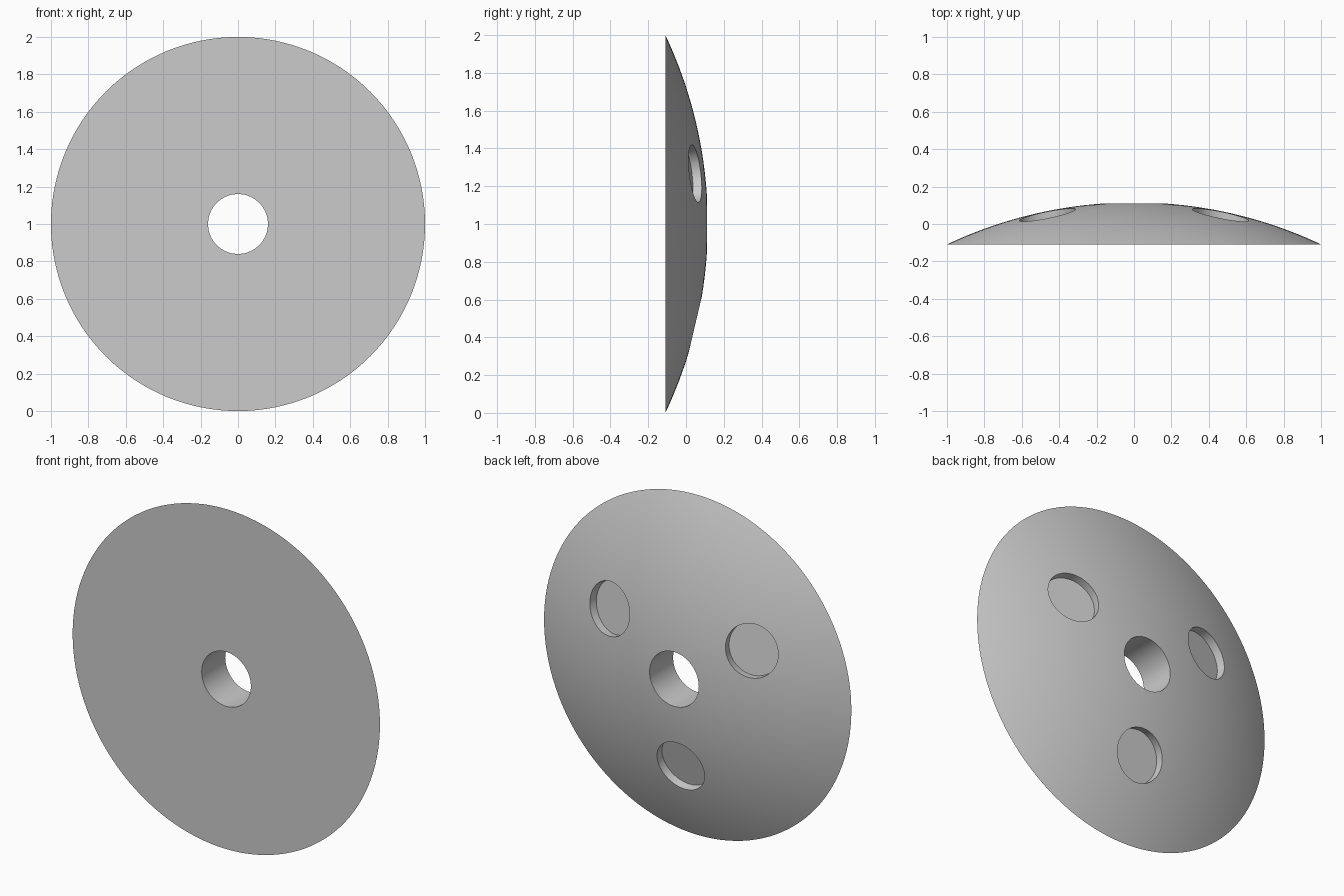
import bpy
import bmesh
import math
from mathutils import Matrix, Vector

# Remove the default cube
cube = bpy.data.objects.get("Cube")
if cube:
    bpy.data.objects.remove(cube, do_unlink=True)

RIM, BORE, HALF = 1.0, 0.16, 0.109      # disc radius, bore radius, half thickness
SPHERE = 2.34                           # radius of the domed back
POCKET_R, POCKET_DEPTH, POCKET_RING = 0.153, 0.053, 0.535
SEGMENTS, RINGS = 128, 24

grey = bpy.data.materials.new("neutral grey")
grey.use_nodes = True
colour = (0.6, 0.6, 0.6, 1)
grey.diffuse_color = colour
grey.node_tree.nodes["Principled BSDF"].inputs["Base Color"].default_value = colour


def dome_y(r):
    """Height of the domed back at distance r from the axis."""
    return math.sqrt(SPHERE**2 - r**2) - math.sqrt(SPHERE**2 - RIM**2) - HALF


def add_object(name, bm):
    mesh = bpy.data.meshes.new(name)
    bm.to_mesh(mesh)
    bm.free()
    mesh.materials.append(grey)
    obj = bpy.data.objects.new(name, mesh)
    bpy.context.collection.objects.link(obj)
    return obj


# Domed disc with a central bore, lathed around the y axis
radii = [RIM + (BORE - RIM) * i / RINGS for i in range(RINGS + 1)]
profile = [(BORE, -HALF)] + [(r, dome_y(r)) for r in radii]
bm = bmesh.new()
rings = []
for r, y in profile:
    angles = [math.tau * k / SEGMENTS for k in range(SEGMENTS)]
    rings.append([bm.verts.new((r * math.cos(a), y, r * math.sin(a))) for a in angles])
for a, b in zip(rings, rings[1:] + rings[:1]):
    for k in range(SEGMENTS):
        n = (k + 1) % SEGMENTS
        bm.faces.new((a[k], a[n], b[n], b[k]))
bmesh.ops.recalc_face_normals(bm, faces=bm.faces)
bmesh.ops.translate(bm, verts=bm.verts, vec=(0, 0, RIM))
disc = add_object("domed_disc", bm)

# Three round blind pockets, square to the domed surface
cutters = []
for degrees in (30, 150, 270):
    a = math.radians(degrees)
    outward = Vector((math.cos(a), 0, math.sin(a)))
    tilt = math.asin(POCKET_RING / SPHERE)
    normal = outward * math.sin(tilt) + Vector((0, math.cos(tilt), 0))
    surface = outward * POCKET_RING + Vector((0, dome_y(POCKET_RING), RIM))
    length = 0.3
    centre = surface + normal * (length / 2 - POCKET_DEPTH)
    bm = bmesh.new()
    bmesh.ops.create_cone(
        bm, cap_ends=True, segments=64, radius1=POCKET_R, radius2=POCKET_R, depth=length,
        matrix=Matrix.Translation(centre) @ normal.to_track_quat("Z", "Y").to_matrix().to_4x4())
    cutter = add_object("pocket_cutter", bm)
    cutter.hide_render = True
    cutters.append(cutter)
    cut = disc.modifiers.new("pocket", "BOOLEAN")
    cut.operation = "DIFFERENCE"
    cut.solver = "EXACT"
    cut.object = cutter

# Apply the cuts and drop the cutters
bpy.context.view_layer.update()
graph = bpy.context.evaluated_depsgraph_get()
result = bpy.data.meshes.new_from_object(disc.evaluated_get(graph))
disc.modifiers.clear()
disc.data = result
for cutter in cutters:
    bpy.data.objects.remove(cutter, do_unlink=True)

# Smooth dome and bores, sharp rims
bpy.ops.object.select_all(action="DESELECT")
disc.select_set(True)
bpy.context.view_layer.objects.active = disc
bpy.ops.object.shade_smooth_by_angle(angle=math.radians(20))
